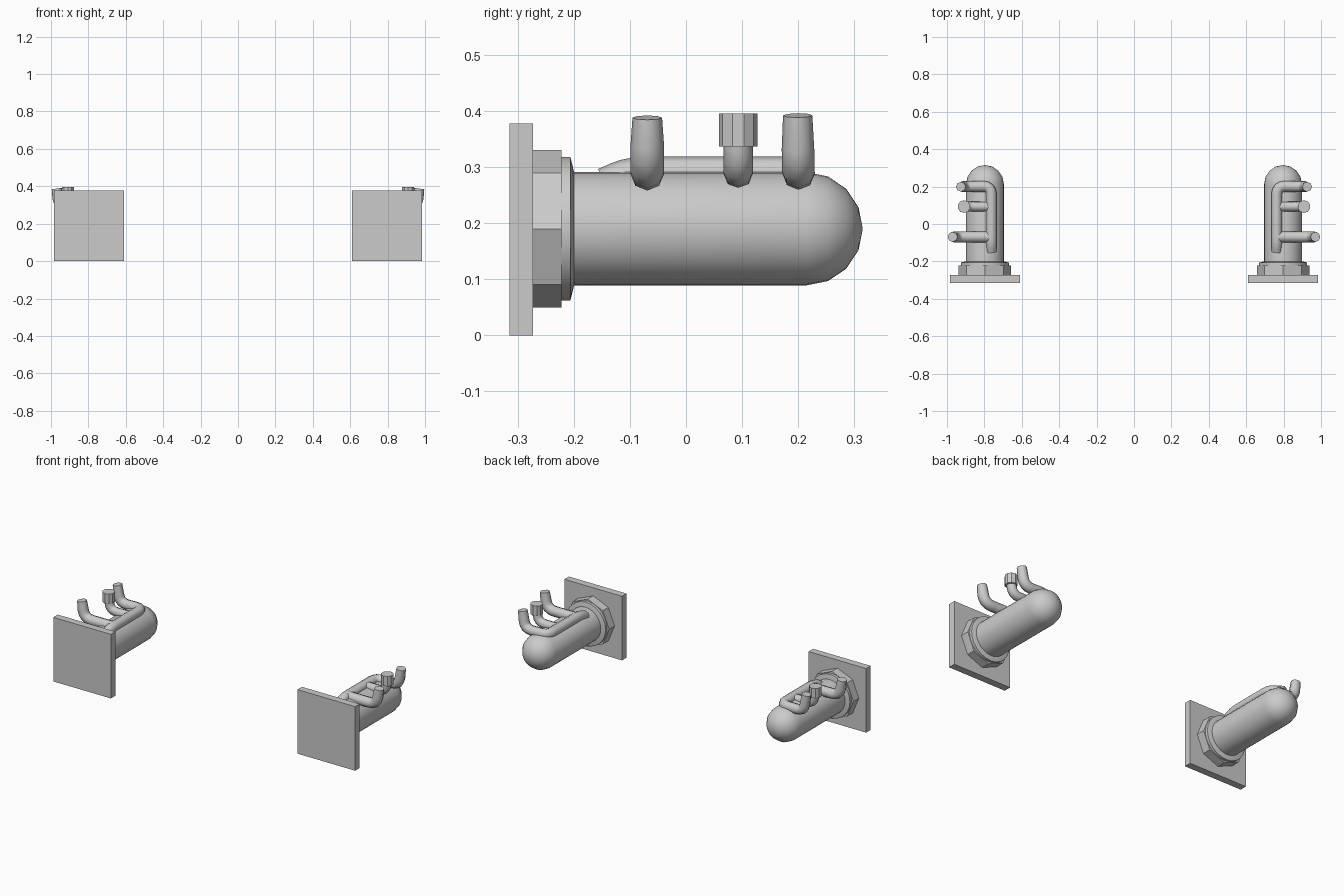
import bpy, bmesh, math
from mathutils import Vector

if "Cube" in bpy.data.objects:
    bpy.data.objects.remove(bpy.data.objects["Cube"])

CX, CZ = 0.797, 0.19   # axis of the right-hand unit


def finish(ob, angle=35):
    """Smooth shading with sharp edges, then mirror to the left-hand unit."""
    bpy.ops.object.select_all(action='DESELECT')
    ob.select_set(True)
    bpy.context.view_layer.objects.active = ob
    if ob.type == 'CURVE':
        bpy.ops.object.convert(target='MESH')
        ob = bpy.context.object
    if angle:
        bpy.ops.object.shade_smooth_by_angle(angle=math.radians(angle))
    ob.modifiers.new("mirror", 'MIRROR').use_mirror_merge = False


def add_mesh(name, bm, angle):
    bmesh.ops.recalc_face_normals(bm, faces=bm.faces)
    me = bpy.data.meshes.new(name)
    bm.to_mesh(me)
    bm.free()
    ob = bpy.data.objects.new(name, me)
    bpy.context.collection.objects.link(ob)
    finish(ob, angle)


def lathe(name, profile, sides, center, axis='Y', angle=35):
    """Revolve (radius, height) pairs; a zero radius closes the end."""
    bm = bmesh.new()
    rings = []
    for r, h in profile:
        ring = []
        for i in range(1 if r == 0 else sides):
            a = 2 * math.pi * i / sides
            c, s = r * math.cos(a), r * math.sin(a)
            p = (c, h, s) if axis == 'Y' else (s, c, h)
            ring.append(bm.verts.new(Vector(center) + Vector(p)))
        rings.append(ring)
    for a, b in zip(rings, rings[1:]):
        for i in range(sides):
            j = (i + 1) % sides
            quad = [a[i % len(a)], a[j % len(a)], b[j % len(b)], b[i % len(b)]]
            bm.faces.new(list(dict.fromkeys(quad)))
    add_mesh(name, bm, angle)


def pipe(name, corners, radius, bend, end_scale=1.0, steps=4):
    """Eight-sided tube through the corners, each corner rounded."""
    pts = [Vector(c) for c in corners]
    path = [pts[0]]
    for p, q, n in zip(pts, pts[1:], pts[2:]):
        a = q + (p - q).normalized() * min(bend, (p - q).length * 0.49)
        b = q + (n - q).normalized() * min(bend, (n - q).length * 0.6)
        for i in range(steps + 1):
            t = i / steps
            path.append(a * (1 - t) ** 2 + q * 2 * t * (1 - t) + b * t * t)
    path.append(pts[-1])
    cu = bpy.data.curves.new(name, 'CURVE')
    cu.dimensions = '3D'
    cu.bevel_depth, cu.bevel_resolution, cu.use_fill_caps = radius, 2, True
    sp = cu.splines.new('POLY')
    sp.points.add(len(path) - 1)
    for pt, co in zip(sp.points, path):
        pt.co = (*co, 1)
    sp.points[-1].radius = end_scale
    ob = bpy.data.objects.new(name, cu)
    bpy.context.collection.objects.link(ob)
    finish(ob, 50)


# square wall plate
bm = bmesh.new()
bmesh.ops.create_cube(bm, size=1)
for v in bm.verts:
    v.co = (CX + v.co.x * 0.376, -0.294 + v.co.y * 0.042, 0.189 + v.co.z * 0.378)
add_mesh("wall_plate", bm, None)

# octagonal nut and bevelled collar
axis = (CX, 0, CZ)
lathe("octagonal_nut", [(0, -0.273), (0.14, -0.273), (0.14, -0.222), (0, -0.222)], 8, axis, angle=None)
lathe("collar", [(0, -0.224), (0.128, -0.224), (0.128, -0.206), (0.103, -0.200), (0, -0.2)], 24, axis, angle=25)

# domed cylinder body
dome = [(0.101 * math.cos(a), 0.214 + 0.101 * math.sin(a))
        for a in (math.radians(22.5 * i) for i in range(4))]
lathe("domed_body", [(0, -0.21), (0.101, -0.21)] + dome + [(0, 0.315)], 32, axis)

# pipework lying along the top, with three upturned ends
pipe("main_pipe", [(0.763, -0.145, 0.27), (0.763, -0.10, 0.29), (0.763, 0.202, 0.29),
                   (0.91, 0.200, 0.288), (0.926, 0.199, 0.392)], 0.029, 0.045, 0.9)
pipe("middle_branch", [(0.763, 0.093, 0.288), (0.90, 0.093, 0.288),
                       (0.908, 0.093, 0.36)], 0.026, 0.045)
pipe("lower_branch", [(0.763, -0.069, 0.288), (0.955, -0.069, 0.288),
                      (0.970, -0.069, 0.388)], 0.030, 0.05, 0.88)
lathe("pipe_cap", [(0, 0.337), (0.034, 0.337), (0.034, 0.395), (0, 0.395)], 10,
      (0.909, 0.093, 0), axis='Z')
